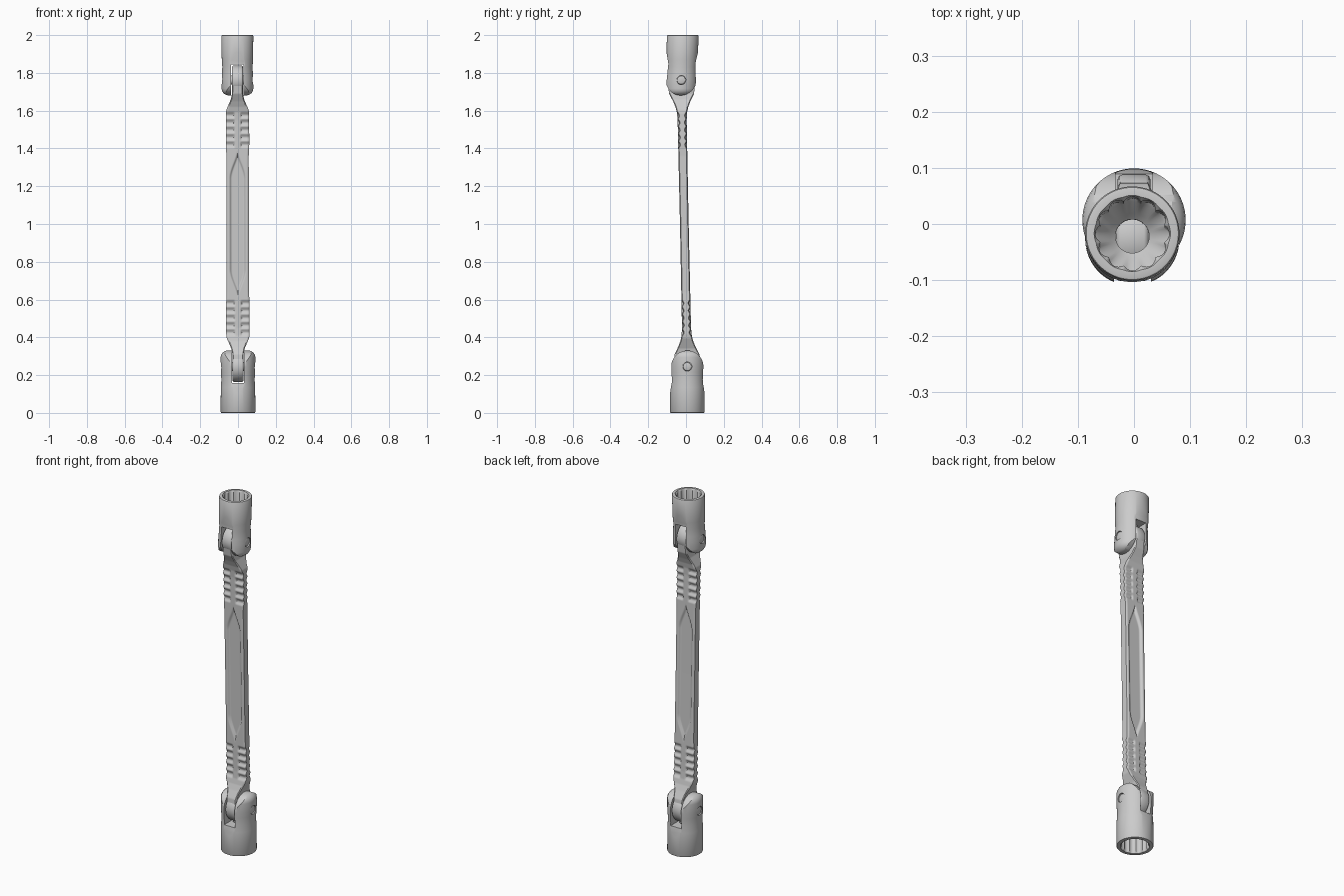
import bpy, bmesh, math
from mathutils import Matrix

if "Cube" in bpy.data.objects:
    bpy.data.objects.remove(bpy.data.objects["Cube"])

PIVOT_LOW, PIVOT_TOP = (0, 0.007, 0.245), (-0.003, -0.025, 1.762)


def make(name, bm):
    bmesh.ops.recalc_face_normals(bm, faces=bm.faces)
    me = bpy.data.meshes.new(name)
    bm.to_mesh(me)
    bm.free()
    ob = bpy.data.objects.new(name, me)
    bpy.context.collection.objects.link(ob)
    return ob


def smooth(ob, angle=32):
    bpy.ops.object.select_all(action='DESELECT')
    bpy.context.view_layer.objects.active = ob
    ob.select_set(True)
    bpy.ops.object.shade_smooth_by_angle(angle=math.radians(angle))


def loft(name, rings):
    bm = bmesh.new()
    vs = [[bm.verts.new(p) for p in r] for r in rings]
    n = len(vs[0])
    for a, b in zip(vs, vs[1:]):
        for i in range(n):
            j = (i + 1) % n
            bm.faces.new((a[i], a[j], b[j], b[i]))
    bm.faces.new(vs[0])
    bm.faces.new(vs[-1])
    return make(name, bm)


def x_cylinder(name, r, x0, x1, bevel=0.0, segs=64):
    def ring(x, rad):
        return [(x, rad * math.cos(2 * math.pi * i / segs),
                 rad * math.sin(2 * math.pi * i / segs)) for i in range(segs)]
    steps = [(x0, r), (x1, r)]
    if bevel:
        b = bevel
        steps = [(x0, r - b), (x0 + .3 * b, r - .3 * b), (x0 + b, r),
                 (x1 - b, r), (x1 - .3 * b, r - .3 * b), (x1, r - b)]
    return loft(name, [ring(*s) for s in steps])


def boolean(ob, cutter, op):
    cutter.hide_render = True
    mod = ob.modifiers.new(op, 'BOOLEAN')
    mod.operation, mod.solver, mod.object = op, 'EXACT', cutter
    bpy.context.view_layer.objects.active = ob
    bpy.ops.object.modifier_apply(modifier=mod.name)
    bpy.data.objects.remove(cutter)


def lerp(keys, s):
    for (a, u), (b, v) in zip(keys, keys[1:]):
        if s <= b:
            return u + (v - u) * (s - a) / (b - a)
    return keys[-1][1]


def step(a, b, v):
    t = min(1, max(0, (v - a) / (b - a)))
    return t * t * (3 - 2 * t)


# Socket: turned body with 12-point mouth, cut into a rounded fork around its pivot
def socket(name, R, e, L, waist, bore, matrix):
    prof = [(-e, R - .032), (-e + .004, R - .02), (-e + .012, R - .009), (-e + .024, R - .002),
            (-e + .036, R), (0, R), (.03, R - .002), (.07, R - .004), (.11, R - .001),
            (L - .005, R), (L - .001, R - .002), (L, R - .005)]
    inner = [(L, bore, 0.2), (L - .008, bore - .002, 1), (L - .1, bore - .002, 1),
             (L - .105, bore - .008, .3), (L - .13, .04, 0), (L - .14, .03, 0), (.06, .03, 0)]
    segs = 96

    def ring(z, r, wave=0):
        pts = []
        for i in range(segs):
            a = 2 * math.pi * i / segs
            q = r - wave * .007 * (1 - abs(math.cos(6 * a)))
            pts.append((q * math.cos(a), q * math.sin(a), z))
        return pts
    ob = loft(name, [ring(*p) for p in prof] + [ring(*p) for p in inner])

    # side outline: round end, waist, then full body
    half = [(e * math.sin(k * math.pi / 48), -e * math.cos(k * math.pi / 48)) for k in range(1, 25)]
    half += [(e - .001, .02), ((e + waist) / 2, .05), (waist, .085),
             (waist + .004, .105), (R + .004, .17), (R + .01, L + .05)]
    outline = [(0, -e)] + half + [(-y, z) for y, z in reversed(half)]
    boolean(ob, loft("side_cutter", [[(x, y, z) for y, z in outline] for x in (-.2, .2)]), 'INTERSECT')

    slot = [(-.033, -.2), (.033, -.2), (.033, e + .001), (-.033, e + .001)]
    boolean(ob, loft("slot_cutter", [[(x, y, z) for x, z in slot] for y in (-.2, .2)]), 'DIFFERENCE')
    boolean(ob, x_cylinder("pin_cutter", .024, -.2, .2, segs=32), 'DIFFERENCE')
    pin = x_cylinder(name + "_pin", .0235, -R + .005, R - .005, .006, 32)
    for o in (ob, pin):
        o.data.transform(matrix)
        smooth(o)


shear = Matrix.Identity(4)
shear[1][2] = 0.034
socket("bottom_socket", .092, .085, .245, .082, .073,
       Matrix.Translation(PIVOT_LOW) @ Matrix.Rotation(math.pi, 4, 'X'))
socket("top_socket", .084, .081, .238, .071, .068, Matrix.Translation(PIVOT_TOP) @ shear)

# Handle: flat bar lofted along z with a long recess and ribbed grips
W = [(0, .059), (.36, .059), (.42, .062), (.585, .062), (.605, .059),
     (.63, .048), (.66, .035), (.69, .029), (.74, .027)]
T = [(0, .023), (.55, .024), (.59, .027), (.62, .034), (.65, .046), (.69, .066), (.74, .072)]


def centre(z):
    t = (z - PIVOT_LOW[2]) / (PIVOT_TOP[2] - PIVOT_LOW[2])
    return [PIVOT_LOW[i] + (PIVOT_TOP[i] - PIVOT_LOW[i]) * t for i in (0, 1)]


def depth(x, s):
    ax = abs(x)
    d = 0
    # pointed central recess
    hw = .042 * (1 - step(.24, .40, s))
    if hw > .001:
        d += .010 * (1 - step(hw - .010, hw + .002, ax)) * (1 - step(.36, .40, s))
    # grip ribs either side of a centre ridge
    if .40 < s < .595:
        rib = .5 - .5 * math.cos(2 * math.pi * (s - .40) / .039)
        d += .008 * rib ** .8 * step(.013, .021, ax)
    return d


COLS, ROWS = 30, 370
rings = []
for k in range(ROWS + 1):
    z = .26 + 1.48 * k / ROWS
    s = abs(z - 1)
    w, t = lerp(W, s), lerp(T, s)
    cx, cy = centre(z)
    front, back = [], []
    for i in range(COLS + 1):
        u = 2 * i / COLS - 1
        h = t - depth(u * w, s) - .005 * step(.86, 1, abs(u))
        front.append((cx + u * w, cy - h, z))
        back.append((cx + u * w, cy + h, z))
    rings.append(front + back[::-1])
smooth(loft("handle", rings), 40)

# Hinge eyes at both ends of the handle
for name, pivot, r in (("bottom_hinge_eye", PIVOT_LOW, .081), ("top_hinge_eye", PIVOT_TOP, .077)):
    eye = x_cylinder(name, r, -.029, .029, .008)
    eye.data.transform(Matrix.Translation(pivot))
    smooth(eye, 50)
